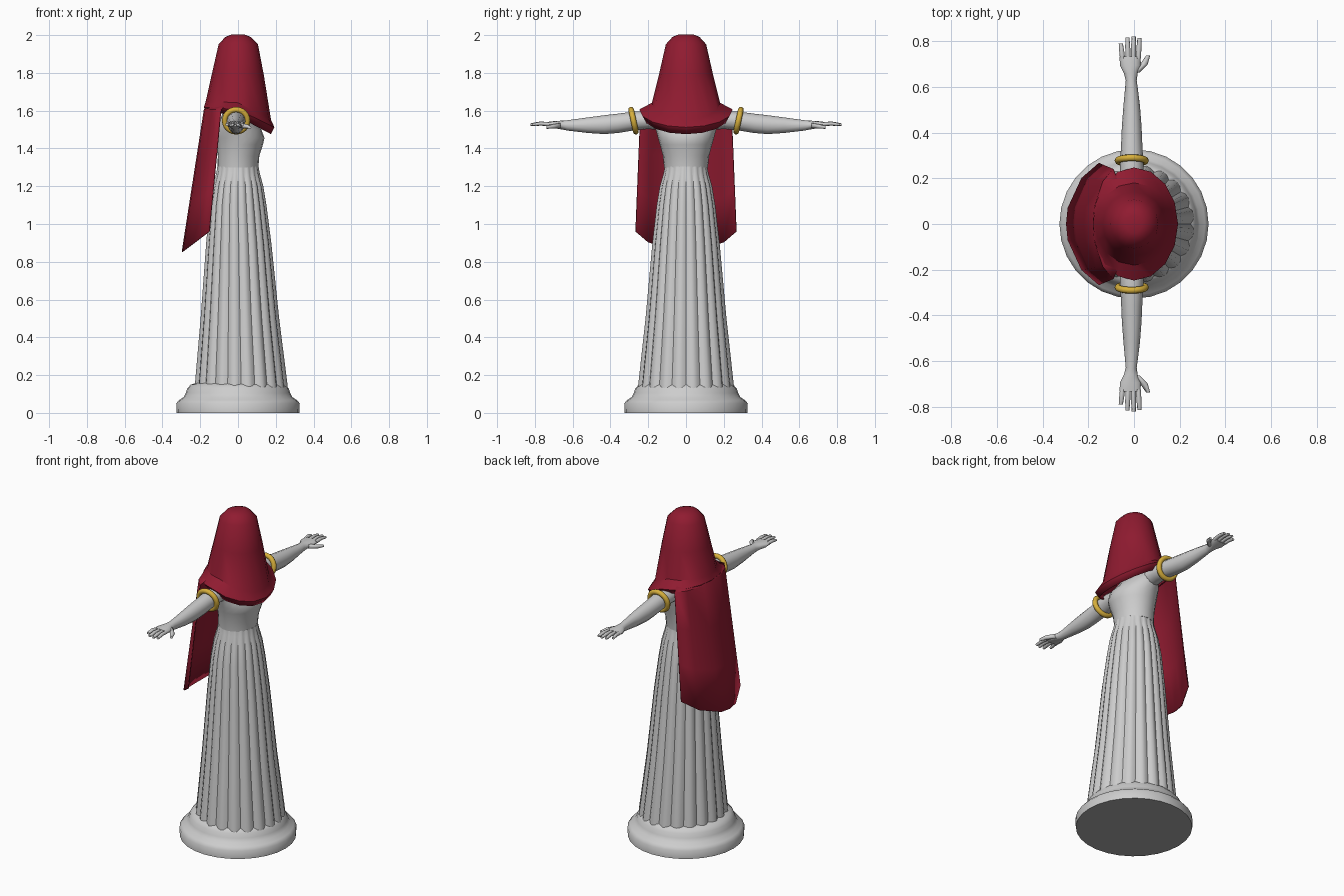
import bpy, bmesh, math

if "Cube" in bpy.data.objects:
    bpy.data.objects.remove(bpy.data.objects["Cube"])


def material(name, rgb):
    m = bpy.data.materials.new(name)
    m.diffuse_color = (*rgb, 1)
    m.use_nodes = True
    m.node_tree.nodes["Principled BSDF"].inputs["Base Color"].default_value = m.diffuse_color
    return m


STONE = material("pale grey stone", (0.61, 0.61, 0.61))
DARK = material("dark grey underside", (0.40, 0.40, 0.40))
RED = material("deep red cloth", (0.28, 0.011, 0.03))
GOLD = material("gold", (0.68, 0.43, 0.045))


def loft(name, rings, mat, closed=True, caps=(True, True), angle=35):
    """Skin a list of equal-length point rings."""
    bm = bmesh.new()
    rows = [[bm.verts.new(p) for p in r] for r in rings]
    n = len(rows[0])
    for a, b in zip(rows, rows[1:]):
        for i in range(n if closed else n - 1):
            j = (i + 1) % n
            bm.faces.new((a[i], a[j], b[j], b[i]))
    if caps[0]:
        bm.faces.new(rows[0])
    if caps[1]:
        bm.faces.new(rows[-1])
    bmesh.ops.recalc_face_normals(bm, faces=bm.faces)
    me = bpy.data.meshes.new(name)
    bm.to_mesh(me)
    bm.free()
    me.materials.append(mat)
    ob = bpy.data.objects.new(name, me)
    bpy.context.collection.objects.link(ob)
    smooth(ob, angle)
    return ob


def smooth(ob, angle):
    bpy.ops.object.select_all(action='DESELECT')
    ob.select_set(True)
    bpy.context.view_layer.objects.active = ob
    bpy.ops.object.shade_smooth_by_angle(angle=math.radians(angle))


def turn(n):
    return [2 * math.pi * i / n for i in range(n)]


def flat_ring(z, xc, rx, ry, n=20):
    return [(xc + rx * math.cos(a), ry * math.sin(a), z) for a in turn(n)]


def arm_ring(side, y, xc, z, rx, rz, n=12):
    return [(xc + rx * math.cos(a), side * y, z + rz * math.sin(a)) for a in turn(n)]


# Round plinth with a soft shoulder and a darker underside
plinth = loft("plinth", [flat_ring(z, 0, r, r, 28) for z, r in
              [(0, .325), (.05, .327), (.068, .312), (.083, .288), (.105, .277),
               (.13, .268), (.15, .25), (.165, .2)]], STONE, angle=50)
plinth.data.materials.append(DARK)
for f in plinth.data.polygons:
    if f.normal.z < -.9:
        f.material_index = 1

# Pleated skirt: 20 shallow folds fading out towards the waist
PLEATS = 20
FOLD = [0, .65, 1, .75]
rings = []
for z, xc, r, depth in [(.12, .017, .258, .017), (.15, .017, .256, .017), (.5, .01, .217, .014),
                        (.9, .004, .18, .012), (1.1, 0, .157, .010),
                        (1.2, 0, .14, .009), (1.27, 0, .12, .007), (1.305, 0, .113, .002)]:
    ring = []
    for i, a in enumerate(turn(PLEATS * len(FOLD))):
        rr = r - depth * (1 - FOLD[i % len(FOLD)])
        ring.append((xc + rr * .97 * math.cos(a), rr * math.sin(a), z))
    rings.append(ring)
loft("pleated_skirt", rings, STONE, angle=40)

# Bodice, shoulders and neck
loft("bodice", [flat_ring(*r) for r in
     [(1.3, 0, .108, .116), (1.36, .003, .11, .122), (1.42, .01, .122, .138),
      (1.455, .012, .128, .148), (1.5, .002, .122, .16), (1.555, -.01, .085, .18),
      (1.6, -.015, .06, .13), (1.63, -.015, .05, .06), (1.72, -.01, .045, .045)]],
     STONE, angle=45)

# Arms, hands and bracelets, one set per side
for side, tag in ((1, "left"), (-1, "right")):
    arm = [(.1, -.01, 1.54, .055, .045), (.2, -.01, 1.55, .053, .047),
           (.28, -.01, 1.545, .05, .05), (.36, -.01, 1.533, .046, .051),
           (.43, -.01, 1.526, .043, .05), (.52, -.01, 1.523, .036, .041),
           (.63, -.012, 1.522, .024, .027), (.66, -.014, 1.524, .03, .023),
           (.695, -.016, 1.526, .046, .019), (.735, -.017, 1.528, .046, .012)]
    loft(tag + "_arm", [arm_ring(side, *r) for r in arm], STONE, angle=60)
    fingers = [(-.05, .725, -.058, .792), (-.026, .73, -.029, .818),
               (-.003, .73, -.001, .822), (.019, .725, .024, .815)]
    for k, (x0, y0, x1, y1) in enumerate(fingers):
        loft(f"{tag}_finger_{k + 1}",
             [arm_ring(side, y0, x0, 1.528, .011, .011, 8),
              arm_ring(side, (y0 + y1) / 2, (x0 + x1) / 2, 1.532, .011, .01, 8),
              arm_ring(side, y1, x1, 1.526, .009, .007, 8)], STONE, angle=60)
    loft(tag + "_thumb", [arm_ring(side, .665, .005, 1.522, .022, .014, 8),
                          arm_ring(side, .70, .043, 1.517, .017, .012, 8),
                          arm_ring(side, .738, .062, 1.512, .009, .008, 8)], STONE, angle=60)
    bpy.ops.mesh.primitive_torus_add(
        major_segments=24, minor_segments=8, major_radius=.06, minor_radius=.015,
        location=(-.01, side * .278, 1.547),
        rotation=(-side * math.radians(90 + 12), 0, 0))
    ring = bpy.context.object
    ring.name = tag + "_bracelet"
    ring.data.materials.append(GOLD)
    smooth(ring, 60)

# Hood: tapered cone, flaring into a mantle whose hem dips at the front
# (height, front radius, back radius, side radius, front slope, back slope)
rings = []
for z, rf, rb, ry, sf, sb in [(2.0, .035, .035, .04, 0, 0), (1.988, .065, .065, .07, 0, 0),
                              (1.95, .103, .1, .104, 0, 0), (1.8, .134, .134, .138, .1, 0),
                              (1.64, .172, .168, .178, .52, .05),
                              (1.605, .19, .178, .245, .49, .07),
                              (1.57, .172, .165, .222, .54, .2)]:
    ring = []
    for a in turn(16):
        c = math.cos(a)
        x = c * (rf if c > 0 else rb)
        ring.append((x, ry * math.sin(a), z - x * (sf if c > 0 else sb)))
    rings.append(ring)
hood = loft("hood", rings, RED, caps=(True, False), angle=40)

# Cape: curved sheet tucked under the hood and hanging behind, longest at the centre back
plan_tuck = [(-.06, .165), (-.1, .13), (-.145, .07), (-.157, 0)]
plan_top = [(-.09, .24), (-.135, .185), (-.172, .075), (-.178, 0)]
plan_low = [(-.152, .266), (-.228, .2), (-.288, .07), (-.295, 0)]


def both_sides(plan):
    return plan + [(x, -y) for x, y in reversed(plan[:-1])]


rows = [[(x, y, 1.635) for x, y in both_sides(plan_tuck)]]
for t in (0, .33, .66, 1):
    row = []
    for (x0, y0), (x1, y1) in zip(both_sides(plan_top), both_sides(plan_low)):
        low = .96 + (x1 + .152) * .75
        top = 1.605
        row.append((x0 + (x1 - x0) * t, y0 + (y1 - y0) * t, top + (low - top) * t))
    rows.append(row)
cape = loft("cape", rows, RED, closed=False, caps=(False, False), angle=40)

# Cloth thickness
for ob in (hood, cape):
    s = ob.modifiers.new("thickness", 'SOLIDIFY')
    s.thickness = .006
    s.offset = 0
